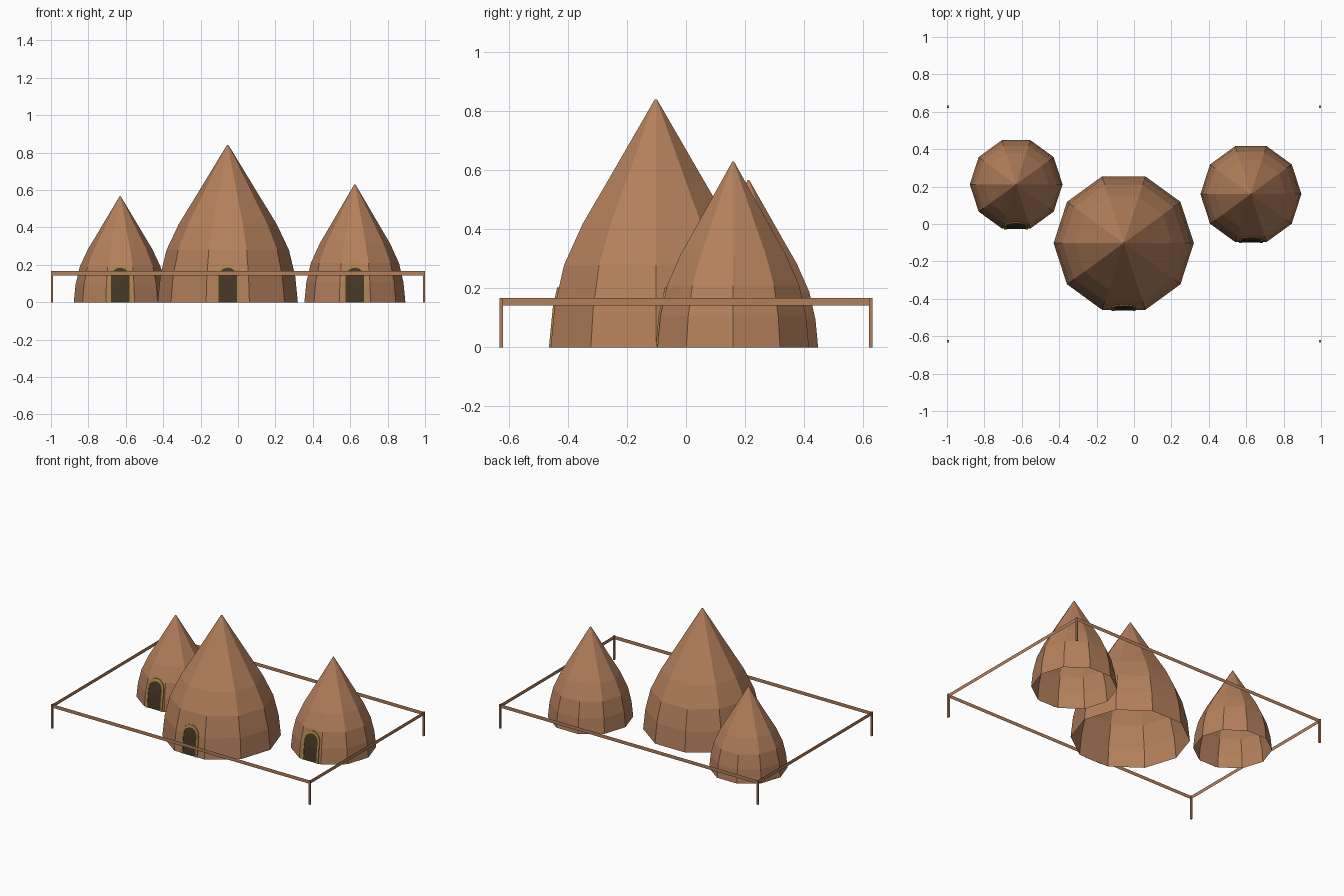
import bpy, bmesh, math

if "Cube" in bpy.data.objects:
    bpy.data.objects.remove(bpy.data.objects["Cube"])

def material(name, rgb):
    m = bpy.data.materials.new(name)
    m.diffuse_color = (*rgb, 1)
    m.use_nodes = True
    m.node_tree.nodes["Principled BSDF"].inputs["Base Color"].default_value = m.diffuse_color
    return m

CLAY = material("brown thatch", (0.456, 0.216, 0.107))
DARK = material("dark doorway", (0.060, 0.038, 0.018))
GOLD = material("golden trim", (0.40, 0.24, 0.07))

# Shared hut profile: (height fraction, radius fraction)
PROFILE = [(0, 1), (0.167, 0.962), (0.333, 0.873), (0.5, 0.695), (0.667, 0.465), (1, 0.012)]
SIDES = 10

def make(name, bm, mat):
    bmesh.ops.recalc_face_normals(bm, faces=bm.faces)
    me = bpy.data.meshes.new(name)
    bm.to_mesh(me)
    bm.free()
    me.materials.append(mat)
    ob = bpy.data.objects.new(name, me)
    bpy.context.collection.objects.link(ob)
    return ob

def wall_y(z, r, h):
    """Distance of the flat front panel from the hut axis at height z."""
    t = z / h
    for (a, ra), (b, rb) in zip(PROFILE, PROFILE[1:]):
        if t <= b:
            return r * math.cos(math.pi / SIDES) * (ra + (rb - ra) * (t - a) / (b - a))

def arch(half, straight, n=8):
    """Doorway outline from left foot over the round top to right foot."""
    side = [(-half, straight * i / 4) for i in range(4)]
    top = [(-half * math.cos(math.pi * i / n), straight + half * math.sin(math.pi * i / n))
           for i in range(n + 1)]
    return side + top + [(-x, z) for x, z in reversed(side)]

def hut(side, cx, cy, r, h):
    # Hollow ten-sided dome, open below
    bm = bmesh.new()
    rings = []
    for t, f in PROFILE:
        rings.append([bm.verts.new((cx + r * f * math.cos(2 * math.pi * i / SIDES),
                                    cy + r * f * math.sin(2 * math.pi * i / SIDES), h * t))
                      for i in range(SIDES)])
    for a, b in zip(rings, rings[1:]):
        for i in range(SIDES):
            j = (i + 1) % SIDES
            bm.faces.new((a[i], a[j], b[j], b[i]))
    bm.faces.new(rings[-1])
    make(side + "_hut", bm, CLAY)

    def point(x, z, off):
        return bm.verts.new((cx + x, cy - wall_y(z, r, h) - off, z))

    # Dark door plate lying on the front panel
    bm = bmesh.new()
    inner = arch(0.05, 0.135)
    outer = arch(0.064, 0.139)
    row = [point(x, z, 0.003) for x, z in inner]
    n = len(row)
    for i in range(n // 2):
        vs = (row[i], row[i + 1], row[n - 2 - i], row[n - 1 - i])
        bm.faces.new(list(dict.fromkeys(vs)))
    make(side + "_door", bm, DARK)

    # Raised arch around the door
    bm = bmesh.new()
    loops = [[point(x, z, o) for x, z in pts]
             for pts, o in ((outer, 0), (outer, 0.006), (inner, 0.006), (inner, 0.002))]
    for a, b in zip(loops, loops[1:]):
        for i in range(n - 1):
            bm.faces.new((a[i], a[i + 1], b[i + 1], b[i]))
    make(side + "_door_frame", bm, GOLD)

hut("middle", -0.055, -0.102, 0.375, 0.84)
hut("left", -0.63, 0.212, 0.248, 0.567)
hut("right", 0.625, 0.16, 0.27, 0.63)

# Fence: corner posts and thin upright rails
X, Y, W, LOW, HIGH = 1.0, 0.633, 0.012, 0.143, 0.167
for sx, nx in ((-1, "left"), (1, "right")):
    for sy, ny in ((-1, "front"), (1, "back")):
        bm = bmesh.new()
        bmesh.ops.create_cube(bm, size=1)
        for v in bm.verts:
            v.co = (sx * (X - W / 2) + v.co.x * W, sy * (Y - W / 2) + v.co.y * W,
                    (v.co.z + 0.5) * HIGH)
        make(f"{ny}_{nx}_post", bm, CLAY)

def rail(name, a, b):
    bm = bmesh.new()
    bm.faces.new([bm.verts.new((*p, z)) for p, z in ((a, LOW), (b, LOW), (b, HIGH), (a, HIGH))])
    make(name, bm, CLAY)

for s, ny, nx in ((-1, "front", "left"), (1, "back", "right")):
    y, x = s * (Y - W / 2), s * (X - W / 2)
    rail(ny + "_rail", (-X, y), (X, y))
    rail(nx + "_rail", (x, -Y), (x, Y))
